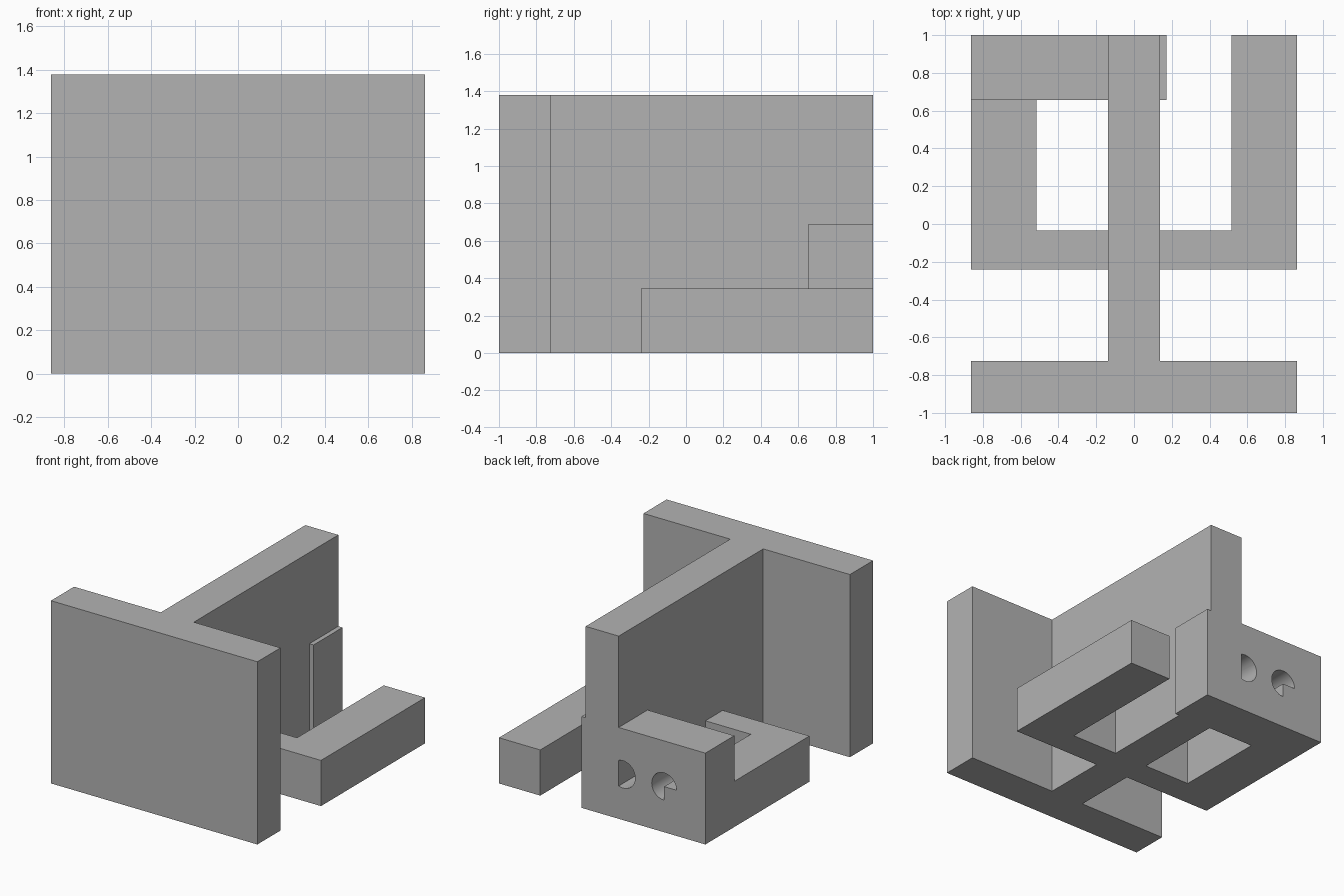
import bpy
import math

if "Cube" in bpy.data.objects:
    bpy.data.objects.remove(bpy.data.objects["Cube"])

U = 2 / 5.8          # base module; all sizes are multiples of it
H = 4 * U            # full height
W = 2.5 * U          # half width

grey = bpy.data.materials.new("plain_grey")
grey.diffuse_color = (0.45, 0.45, 0.45, 1)
grey.use_nodes = True
grey.node_tree.nodes["Principled BSDF"].inputs["Base Color"].default_value = grey.diffuse_color


def box(name, x0, x1, y0, y1, z1):
    """Box standing on z = 0."""
    bpy.ops.mesh.primitive_cube_add(
        size=1, location=((x0 + x1) / 2, (y0 + y1) / 2, z1 / 2))
    ob = bpy.context.object
    ob.name = name
    ob.scale = (x1 - x0, y1 - y0, z1)
    bpy.ops.object.transform_apply(location=True, rotation=False, scale=True)
    ob.data.materials.append(grey)
    return ob


def combine(target, tool, operation):
    """Apply a boolean and discard the tool object."""
    mod = target.modifiers.new(operation, 'BOOLEAN')
    mod.operation = operation
    mod.solver = 'EXACT'
    mod.object = tool
    bpy.context.view_layer.objects.active = target
    bpy.ops.object.modifier_apply(modifier=mod.name)
    bpy.data.objects.remove(tool, do_unlink=True)


# Rear block with two through holes
body = box("bracket_body", -W, 0.5 * U, 1 - U, 1, 2 * U)
for x in (-1.5 * U, -0.5 * U):
    bpy.ops.mesh.primitive_cylinder_add(
        vertices=32, radius=0.3 * U, depth=2 * U,
        location=(x, 1 - U / 2, U), rotation=(math.pi / 2, 0, 0))
    pin = bpy.context.object
    pin.hide_render = True
    pin.data.materials.append(grey)
    combine(body, pin, 'DIFFERENCE')

# Front plate, spine (partly fills one hole), and low U-shaped fork
back = 1 - 3.6 * U
parts = [
    box("front_plate", -W, W, -1, -1 + 0.8 * U, H),
    box("spine", -0.4 * U, 0.4 * U, -1 + 0.4 * U, 1, H),
    box("fork_bar", -W, W, back, back + 0.6 * U, U),
    box("left_arm", -W, -1.5 * U, back, 1, U),
    box("right_arm", 1.5 * U, W, back, 1, U),
]
for part in parts:
    combine(body, part, 'UNION')

# Smooth hole walls, sharp box edges
bpy.ops.object.select_all(action='DESELECT')
body.select_set(True)
bpy.context.view_layer.objects.active = body
bpy.ops.object.shade_smooth_by_angle(angle=math.radians(30))
